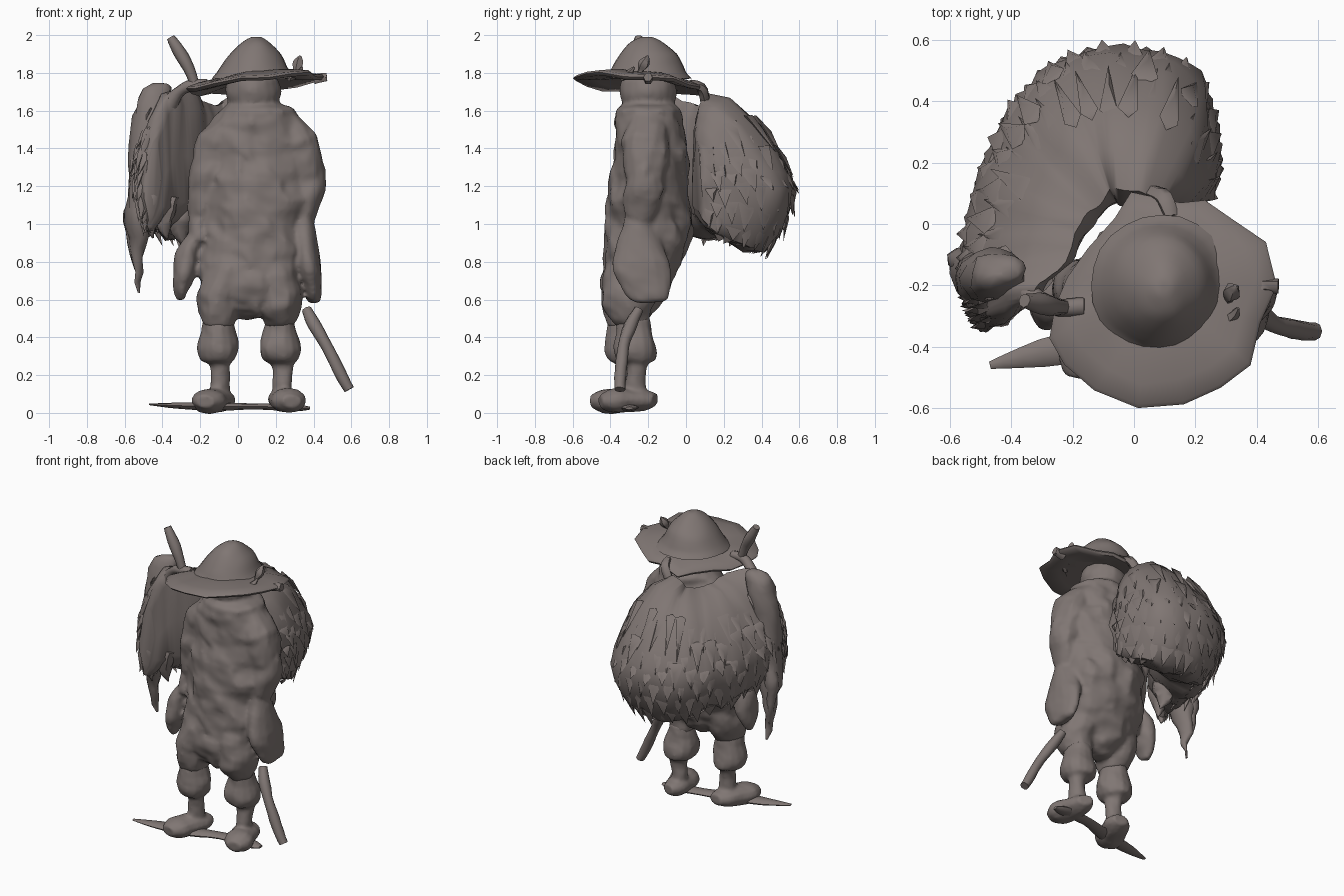
import bpy, bmesh, math, random
from mathutils import Vector, noise

if "Cube" in bpy.data.objects:
    bpy.data.objects.remove(bpy.data.objects["Cube"])

random.seed(4)
mat = bpy.data.materials.new("warm grey clay")
mat.diffuse_color = (0.215, 0.182, 0.172, 1)
mat.use_nodes = True
mat.node_tree.nodes["Principled BSDF"].inputs["Base Color"].default_value = mat.diffuse_color


def finish(name, bm, rough=0.0, angle=60):
    """Turn a bmesh into a named, slightly crumpled, smooth object."""
    bmesh.ops.recalc_face_normals(bm, faces=bm.faces)
    if rough:
        for v in bm.verts:
            p = v.co.copy()
            v.co += noise.noise_vector(p * 9) * rough + noise.noise_vector(p * 21) * rough * .5
    me = bpy.data.meshes.new(name)
    bm.to_mesh(me)
    bm.free()
    me.materials.append(mat)
    ob = bpy.data.objects.new(name, me)
    bpy.context.collection.objects.link(ob)
    bpy.ops.object.select_all(action='DESELECT')
    ob.select_set(True)
    bpy.context.view_layer.objects.active = ob
    bpy.ops.object.shade_smooth_by_angle(angle=math.radians(angle))
    return ob


def fuse(name, parts, voxel=.014):
    """Melt overlapping parts into one skin."""
    bpy.ops.object.select_all(action='DESELECT')
    for ob in parts:
        ob.select_set(True)
    bpy.context.view_layer.objects.active = parts[0]
    bpy.ops.object.join()
    ob = parts[0]
    ob.name = name
    m = ob.modifiers.new("melt", 'REMESH')
    m.mode, m.voxel_size, m.use_smooth_shade = 'VOXEL', voxel, True
    s = ob.modifiers.new("soften", 'SMOOTH')
    s.iterations = 2
    for mod in ("melt", "soften"):
        bpy.ops.object.modifier_apply(modifier=mod)
    bpy.ops.object.shade_smooth_by_angle(angle=math.radians(60))


def skin(bm, rings):
    """Bridge equal closed rings of points."""
    vs = [[bm.verts.new(p) for p in r] for r in rings]
    n = len(vs[0])
    for a, b in zip(vs, vs[1:]):
        for i in range(n):
            j = (i + 1) % n
            bm.faces.new((a[i], a[j], b[j], b[i]))
    bm.faces.new(vs[0])
    bm.faces.new(vs[-1])


def lerp_rows(rows, steps):
    """Smoothly resample rows of numbers."""
    out = []
    for k in range(len(rows) - 1):
        p = [rows[max(0, min(len(rows) - 1, k + d))] for d in (-1, 0, 1, 2)]
        for s in range(steps):
            t = s / steps
            out.append([b + t * (c - a) / 2 + t * t * (a - 2.5 * b + 2 * c - d / 2)
                        + t ** 3 * (1.5 * b - a / 2 - 1.5 * c + d / 2)
                        for a, b, c, d in zip(*p)])
    return out + [list(rows[-1])]


def stack(name, rows, n=18, steps=3, rough=0.012):
    """Body part from level ellipses: x, y, z, rx, ry."""
    bm = bmesh.new()
    skin(bm, [[(x + rx * math.cos(i * math.tau / n), y + ry * math.sin(i * math.tau / n), z)
               for i in range(n)] for x, y, z, rx, ry in lerp_rows(rows, steps)])
    return finish(name, bm, rough)


def rod(name, pts, n=8, rough=0.006, flat=1.0):
    """Tube along points x, y, z, r."""
    rows = lerp_rows(pts, 3)
    span = (Vector(pts[-1][:3]) - Vector(pts[0][:3])).normalized()
    ref = Vector((0, 0, 1)) if abs(span.z) < .6 else Vector((0, 1, 0))
    rings = []
    for k, (x, y, z, r) in enumerate(rows):
        a, b = rows[max(k - 1, 0)], rows[min(k + 1, len(rows) - 1)]
        d = (Vector(b[:3]) - Vector(a[:3])).normalized()
        u = d.cross(ref).normalized()
        w = d.cross(u)
        rings.append([Vector((x, y, z)) + r * (u * math.cos(i * math.tau / n)
                      + flat * w * math.sin(i * math.tau / n)) for i in range(n)])
    bm = bmesh.new()
    skin(bm, rings)
    return finish(name, bm, rough)


# Coat, collar and head
coat = [stack("coat", [(.1, -.2, 1.63, .12, .12), (.1, -.2, 1.57, .21, .17), (.1, -.19, 1.4, .26, .195),
                       (.1, -.2, 1.15, .28, .215), (.09, -.2, .95, .28, .225), (.075, -.235, .78, .28, .205),
                       (.07, -.27, .66, .25, .18), (.06, -.28, .56, .17, .13), (.05, -.28, .5, .05, .06)],
              32, 6, .028),
        stack("collar", [(.1, -.2, 1.53, .19, .16), (.11, -.2, 1.6, .2, .175), (.1, -.2, 1.63, .15, .14)], 14),
        stack("head", [(.08, -.2, 1.56, .1, .1), (.08, -.2, 1.62, .12, .13), (.08, -.2, 1.7, .145, .155),
                       (.08, -.2, 1.77, .13, .14)])]

# Hat with a crooked brim
stack("hat_crown", [(.09, -.2, 1.77, .23, .23), (.085, -.2, 1.8, .2, .205), (.085, -.2, 1.84, .172, .185),
                    (.09, -.2, 1.9, .135, .15), (.095, -.21, 1.955, .08, .095), (.1, -.21, 1.985, .035, .04),
                    (.1, -.21, 1.99, .01, .01)], 24, 3, .004)
edge = [(-.26, -.27), (-.28, -.37), (-.23, -.46), (-.13, -.54), (.01, -.6), (.16, -.585), (.28, -.53),
        (.38, -.46), (.415, -.32), (.465, -.2), (.43, -.06), (.32, .015), (.23, .08), (.15, .065),
        (-.01, .1), (-.06, .02), (-.15, -.08), (-.22, -.17)]
rings = []
for t, lift in ((.3, .0), (.55, .01), (.8, .0), (.97, -.012), (1.0, -.024), (.96, -.04), (.7, -.035), (.3, -.02)):
    rings.append([(.09 + (x - .09) * t, -.2 + (y + .2) * t,
                   1.79 + lift + t * (-.03 + .12 * (x - .09) - .1 * (y + .2)
                                      + .008 * math.sin(i * 2.1))) for i, (x, y) in enumerate(edge)])
bm = bmesh.new()
skin(bm, rings)
finish("hat_brim", bm, .007)
rod("hat_band_sprig", [(.31, -.26, 1.77, .012), (.31, -.24, 1.81, .014), (.32, -.22, 1.85, .03),
                       (.33, -.2, 1.89, .006)], 5)
rod("hat_side_twig", [(.27, -.34, 1.77, .015), (.32, -.3, 1.8, .018), (.34, -.27, 1.83, .006)], 5)
rod("hat_brim_knot", [(.4, -.2, 1.77, .03), (.47, -.2, 1.78, .025)], 6)
rod("hat_back_cord", [(.12, .02, 1.74, .025), (.1, .08, 1.72, .03), (.06, .1, 1.66, .03)], 6)

# Arms and hanging cuffs
coat += [
    rod("right_sleeve", [(.22, -.2, 1.54, .1), (.31, -.21, 1.42, .125), (.345, -.22, 1.27, .11),
                         (.355, -.22, 1.15, .105), (.33, -.25, 1.02, .07)], 14, .024),
    rod("left_sleeve", [(-.02, -.2, 1.54, .1), (-.1, -.21, 1.42, .115), (-.15, -.22, 1.27, .105),
                        (-.18, -.22, 1.12, .095), (-.2, -.24, .98, .06), (-.21, -.26, .9, .05)], 14, .024),
    stack("right_cuff", [(.34, -.25, 1.1, .05, .06), (.345, -.25, .98, .06, .09), (.37, -.24, .8, .07, .155),
                         (.39, -.22, .68, .055, .14), (.4, -.2, .6, .04, .1), (.4, -.19, .58, .015, .03)], 14),
    stack("left_cuff", [(-.23, -.25, .94, .04, .04), (-.27, -.25, .85, .06, .08), (-.28, -.25, .74, .06, .1),
                        (-.3, -.25, .65, .04, .07), (-.3, -.25, .6, .02, .03)], 14)]

# Legs and feet
for side, x, y, toe in (("left", -.105, -.32, -.07), ("right", .225, -.275, .06)):
    coat.append(stack("trouser_leg", [(x * .6 + .04, -.24, .85, .13, .16), (x * .8 + .02, -.28, .72, .13, .165),
                                      (x, -.3, .6, .115, .15), (x, -.31, .53, .1, .13),
                                      (x, y, .46, .08, .09)], 16, 4, .018))
    leg = [stack("stocking", [(x, y, .5, .075, .09), (x, y, .42, .095, .1), (x - .005, y + .005, .34, .112, .115),
                              (x, y + .01, .28, .09, .1), (x + .01, y + .01, .25, .052, .055),
                              (x + .01, y + .01, .16, .05, .052), (x + .01, y + .01, .06, .06, .07)], 14, 3, .012),
           rod("shoe", [(x + .03, y + .11, .07, .05), (x + .015, y + .05, .07, .082),
                        (x + toe * .4, y - .04, .066, .088), (x + toe * .8, y - .12, .064, .09),
                        (x + toe, y - .18, .06, .05)], 12, .008, .72)]
    fuse(side + "_lower_leg", leg, .011)
fuse("clothed_body", coat)

# Cane, ground strip and shoulder staff
rod("cane", [(.36, -.25, .55, .026), (.4, -.29, .47, .034), (.47, -.33, .35, .03),
             (.53, -.345, .23, .033), (.59, -.35, .125, .028)], 8)
rod("ground_strip", [(-.47, -.46, .045, .012), (-.3, -.42, .038, .045), (-.1, -.38, .034, .055),
                     (.1, -.32, .034, .042), (.3, -.3, .027, .05), (.38, -.3, .025, .02)], 8, .002, .38)
rod("shoulder_staff", [(-.355, -.25, 1.99, .022), (-.31, -.26, 1.91, .035), (-.26, -.27, 1.82, .03),
                       (-.225, -.27, 1.74, .025)], 8)
rod("staff_strap", [(-.16, -.27, 1.74, .03), (-.24, -.27, 1.735, .03), (-.31, -.25, 1.7, .03),
                    (-.36, -.22, 1.64, .05)], 8)

# Shaggy bundle curling from the back around the left side:
# stations hold inner x, y, outer x, y, bottom z, top z
stations = lerp_rows([(.16, .04, .26, .08, 1.02, 1.45), (.12, .04, .285, .25, .93, 1.6),
                      (.04, .06, .21, .49, .87, 1.68), (-.05, .07, 0, .575, .84, 1.68),
                      (-.07, .07, -.24, .54, .86, 1.65), (-.1, .04, -.41, .38, .89, 1.64),
                      (-.15, -.01, -.51, .13, .92, 1.65), (-.19, -.09, -.57, -.11, .95, 1.69),
                      (-.29, -.2, -.56, -.22, .97, 1.72), (-.37, -.28, -.53, -.3, .95, 1.66),
                      (-.42, -.33, -.5, -.35, 1.02, 1.45)], 5)
profile = [(.02, .2), (0, .5), (0, .88), (.06, .985), (.35, .96), (.64, .81), (.86, .63), (.96, .5),
           (1, .4), (.96, .27), (.85, .12), (.68, .01), (.5, .02), (.25, .1)]


def on_bundle(st, u, v):
    p = Vector(st[0:2]).lerp(Vector(st[2:4]), u)
    return Vector((p.x, p.y, st[4] + v * (st[5] - st[4])))


bm = bmesh.new()
skin(bm, [[on_bundle(st, u, v) for u, v in profile] for st in stations])
finish("bundle", bm, .024)

# Broad overlapping locks pointing down the outer side of the bundle
bm = bmesh.new()
for row in range(5, 12):
    u, v = profile[row]
    u2, v2 = profile[row + 1]
    for k in range(1 + row % 2, len(stations) - 3, 2):
        f = random.uniform(-.1, .25)
        l = on_bundle(stations[k], u - .03, v + f * .3)
        r = on_bundle(stations[k + 2], u - .03, v + f * .3)
        mid = on_bundle(stations[k], u2, v2).lerp(on_bundle(stations[k + 2], u2, v2), random.uniform(.3, .7))
        out = (mid - on_bundle(stations[k], 0, v2)) * Vector((1, 1, 0))
        out.normalize()
        tip = mid + out * random.uniform(.005, .028) - Vector((0, 0, random.uniform(.0, .04)))
        ridge = l.lerp(r, .5).lerp(mid, .4) + out * .024
        back = l.lerp(r, .5) - out * .03
        q = [bm.verts.new(p) for p in (l, r, tip, ridge, back)]
        for t in ((0, 3, 1), (0, 2, 3), (3, 2, 1), (0, 4, 2), (4, 1, 2), (0, 1, 4)):
            bm.faces.new([q[i] for i in t])
finish("bundle_locks", bm, .008)

# Raised hanging lobe and ragged wisps at the front end of the bundle
stack("bundle_front_lobe", [(-.41, -.15, 1.75, .02, .02), (-.43, -.16, 1.68, .08, .07), (-.47, -.17, 1.5, .1, .09),
                            (-.49, -.17, 1.25, .1, .1), (-.52, -.16, 1.0, .065, .08),
                            (-.535, -.14, .82, .035, .045), (-.51, -.12, .63, .006, .006)], 12, 3, .025)
for i, (x, y, top, low, r) in enumerate(((-.55, -.12, 1.2, .74, .045), (-.46, -.28, 1.2, .93, .06),
                                         (-.38, -.22, 1.15, .92, .06), (-.3, -.08, 1.1, .88, .07))):
    h = top - low
    rod("wisp_%d" % (i + 1), [(x + .02, y, top, r * .7), (x, y, top - h * .3, r),
                              (x - .01, y, top - h * .65, r * .7), (x + .01, y, low, .005)], 7, .015)
